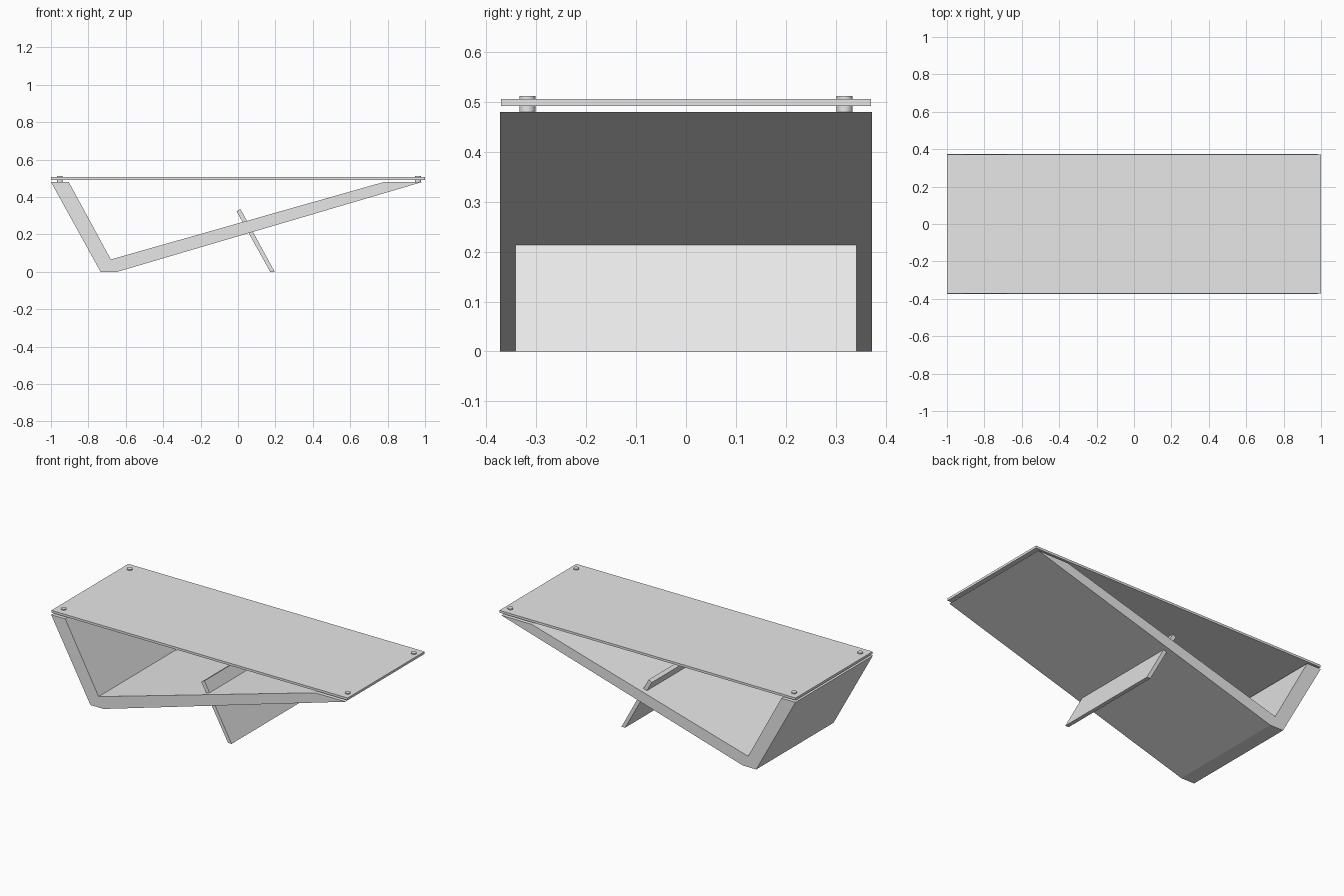
import bpy
import bmesh

cube = bpy.data.objects.get("Cube")
if cube:
    bpy.data.objects.remove(cube, do_unlink=True)

GREY = (0.8, 0.8, 0.8, 1)
grey = bpy.data.materials.new("light_grey")
grey.use_nodes = True
grey.diffuse_color = GREY
grey.node_tree.nodes["Principled BSDF"].inputs["Base Color"].default_value = GREY


def extrude_profile(name, points, half_depth):
    """Extrude an x-z outline evenly along y."""
    bm = bmesh.new()
    face = bm.faces.new([bm.verts.new((x, -half_depth, z)) for x, z in points])
    result = bmesh.ops.extrude_face_region(bm, geom=[face])
    verts = [g for g in result["geom"] if isinstance(g, bmesh.types.BMVert)]
    bmesh.ops.translate(bm, verts=verts, vec=(0, 2 * half_depth, 0))
    bmesh.ops.recalc_face_normals(bm, faces=bm.faces)
    mesh = bpy.data.meshes.new(name)
    bm.to_mesh(mesh)
    bm.free()
    mesh.materials.append(grey)
    obj = bpy.data.objects.new(name, mesh)
    bpy.context.collection.objects.link(obj)
    return obj


# Bent slab that forms the base
extrude_profile("base_frame", [(-1, 0.48), (-0.905, 0.48), (-0.68, 0.066), (0.78, 0.48),
                               (0.985, 0.48), (-0.645, 0), (-0.735, 0)], 0.373)

# Slanted support fin passing through the base
extrude_profile("support_fin", [(0.172, 0), (0.196, 0), (0.013, 0.336), (-0.008, 0.324)], 0.342)

# Thin table top
extrude_profile("table_top", [(-1, 0.492), (1, 0.492), (1, 0.506), (-1, 0.506)], 0.371)

# Round pegs at the corners, holding the top off the base
for side, x in (("right", -0.953), ("left", 0.963)):
    for end, y in (("front", -0.318), ("back", 0.318)):
        bpy.ops.mesh.primitive_cylinder_add(vertices=32, radius=0.016, depth=0.034,
                                            location=(x, y, 0.495))
        peg = bpy.context.object
        peg.name = f"peg_{end}_{side}"
        peg.data.materials.append(grey)
        bpy.ops.object.shade_smooth_by_angle()
